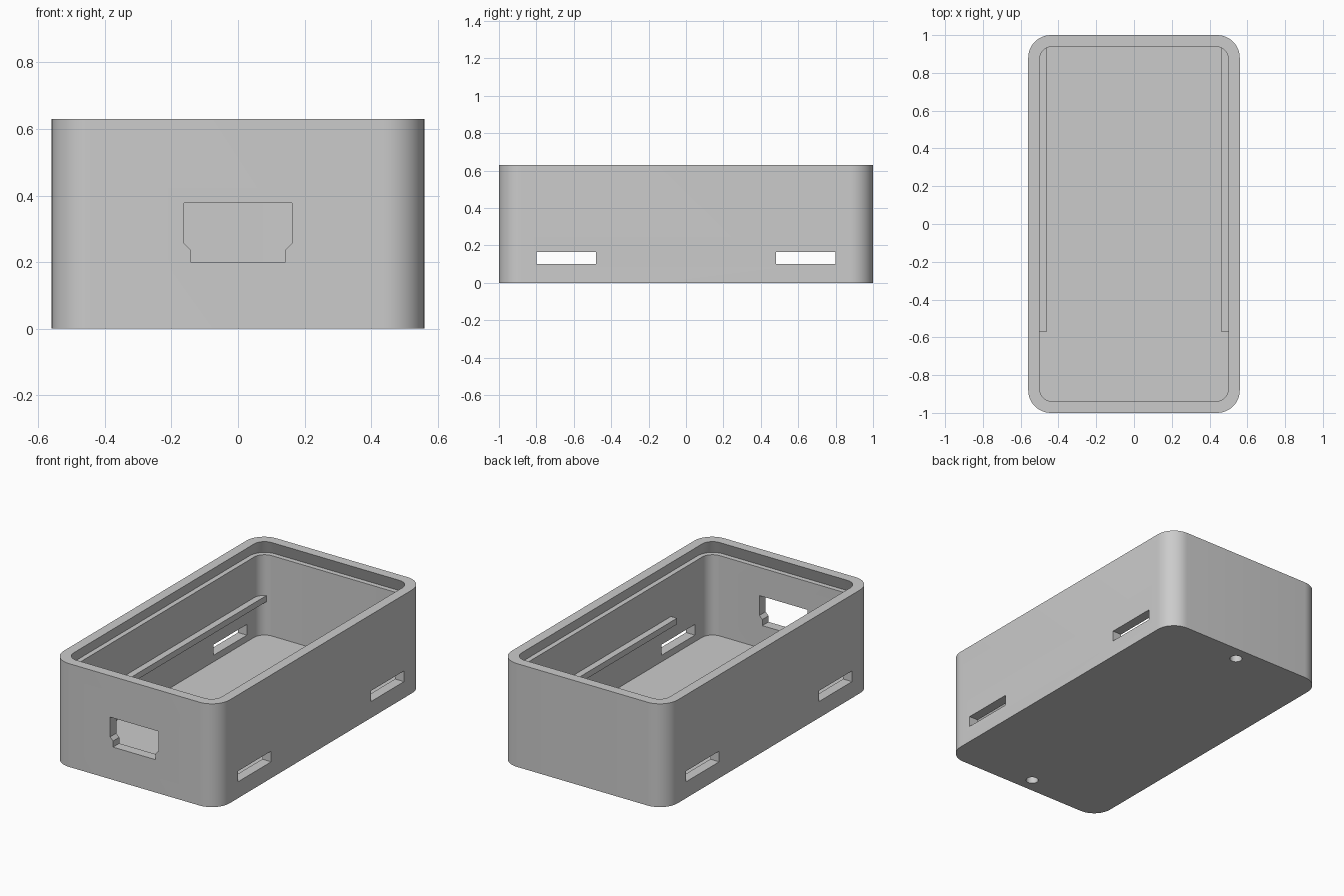
import bpy
import bmesh
import math

cube = bpy.data.objects.get("Cube")
if cube:
    bpy.data.objects.remove(cube, do_unlink=True)

# Overall dimensions
HALF_X, HALF_Y, HEIGHT = 0.56, 1.0, 0.63
WALL, FLOOR = 0.06, 0.06
OUTER_R, INNER_R = 0.12, 0.07
LEDGE_Z, UNDERCUT = 0.55, 0.03

grey = bpy.data.materials.new("plain grey")
grey.use_nodes = True
GREY = (0.6, 0.6, 0.6, 1.0)
grey.diffuse_color = GREY
grey.node_tree.nodes["Principled BSDF"].inputs["Base Color"].default_value = GREY


def finish(name, bm):
    bmesh.ops.recalc_face_normals(bm, faces=bm.faces)
    mesh = bpy.data.meshes.new(name)
    bm.to_mesh(mesh)
    bm.free()
    mesh.materials.append(grey)
    obj = bpy.data.objects.new(name, mesh)
    bpy.context.collection.objects.link(obj)
    return obj


def rounded_rect(hx, hy, r, steps=12):
    corners = [(1, 1), (-1, 1), (-1, -1), (1, -1)]
    points = []
    for quarter, (sx, sy) in enumerate(corners):
        for i in range(steps + 1):
            a = math.pi / 2 * (quarter + i / steps)
            points.append((sx * (hx - r) + r * math.cos(a),
                           sy * (hy - r) + r * math.sin(a)))
    return points


def prism(name, profile, place, start, end):
    """Extrude a 2D profile; place(u, v, w) maps it into the model."""
    bm = bmesh.new()
    rings = [[bm.verts.new(place(u, v, w)) for u, v in profile] for w in (start, end)]
    for ring in rings:
        bm.faces.new(ring)
    for i in range(len(profile)):
        j = (i + 1) % len(profile)
        bm.faces.new((rings[0][i], rings[0][j], rings[1][j], rings[1][i]))
    return finish(name, bm)


def along_x(u, v, w):
    return (w, u, v)


def along_y(u, v, w):
    return (u, w, v)


def along_z(u, v, w):
    return (u, v, w)


# Case shell: outer wall, rim, undercut lid groove, inner wall, floor
inner_x, inner_y = HALF_X - WALL, HALF_Y - WALL
sections = [
    (HALF_X, HALF_Y, OUTER_R, 0),
    (HALF_X, HALF_Y, OUTER_R, HEIGHT),
    (inner_x, inner_y, INNER_R, HEIGHT),
    (inner_x + UNDERCUT, inner_y + UNDERCUT, INNER_R + UNDERCUT, LEDGE_Z),
    (inner_x, inner_y, INNER_R, LEDGE_Z),
    (inner_x, inner_y, INNER_R, FLOOR),
]
bm = bmesh.new()
loops = [[bm.verts.new((x, y, z)) for x, y in rounded_rect(hx, hy, r)]
         for hx, hy, r, z in sections]
for a, b in zip(loops, loops[1:]):
    for i in range(len(a)):
        j = (i + 1) % len(a)
        bm.faces.new((a[i], a[j], b[j], b[i]))
bm.faces.new(loops[0])
bm.faces.new(loops[-1])
case = finish("case_shell", bm)

# Cutters: side slots, front port, blind holes underneath
cutters = []
for side in (-1, 1):
    y0, y1 = sorted((side * 0.48, side * 0.80))
    slot = [(y0, 0.10), (y1, 0.10), (y1, 0.165), (y0, 0.165)]
    cutters.append(prism("slot_cutter", slot, along_x, -0.7, 0.7))
    hole = [(0.035 * math.cos(math.tau * i / 32),
             side * 0.91 + 0.035 * math.sin(math.tau * i / 32)) for i in range(32)]
    cutters.append(prism("hole_cutter", hole, along_z, -0.05, 0.04))

half_port = [(0.143, 0.20), (0.143, 0.237), (0.163, 0.257), (0.163, 0.378)]
port = half_port + [(-x, z) for x, z in reversed(half_port)]
cutters.append(prism("port_cutter", port, along_y, -1.1, -0.85))

bpy.context.view_layer.objects.active = case
for cutter in cutters:
    cutter.hide_render = True
    mod = case.modifiers.new("cut", "BOOLEAN")
    mod.operation = "DIFFERENCE"
    mod.solver = "EXACT"
    mod.object = cutter
    bpy.ops.object.modifier_apply(modifier=mod.name)
    bpy.data.objects.remove(cutter, do_unlink=True)

# Board rails along both inner walls, running to the back
for side, name in ((1, "left_rail"), (-1, "right_rail")):
    section = [(side * x, z) for x, z in
               ((0.51, 0.265), (0.46, 0.265), (0.46, 0.302), (0.51, 0.302))]
    prism(name, section, along_y, -0.57, 0.95)

bpy.ops.object.select_all(action="DESELECT")
case.select_set(True)
bpy.context.view_layer.objects.active = case
bpy.ops.object.shade_smooth_by_angle(angle=math.radians(30))
